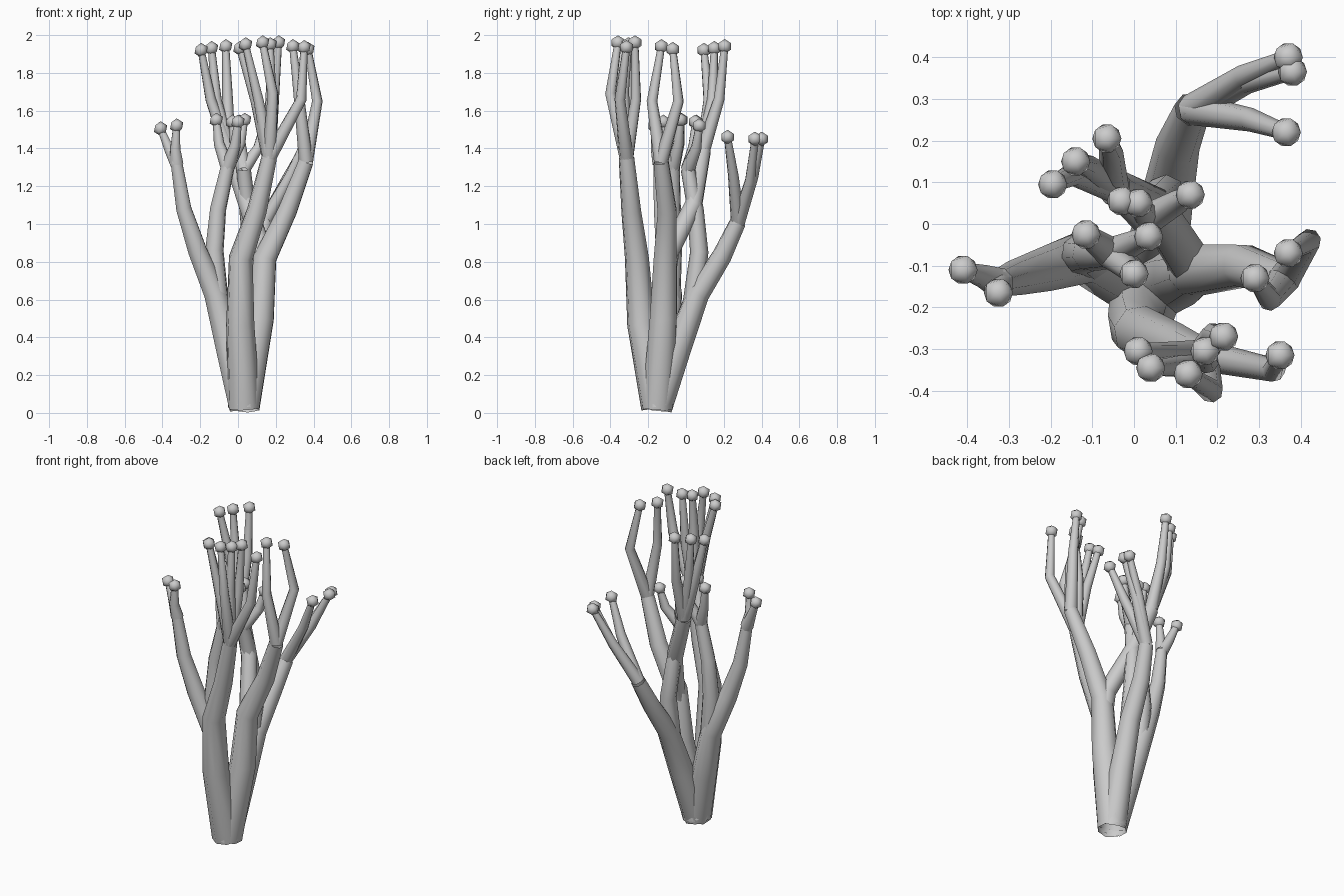
import bpy
import math
from mathutils import Vector

cube = bpy.data.objects.get("Cube")
if cube:
    bpy.data.objects.remove(cube, do_unlink=True)

# One plain grey for the whole coral
grey = bpy.data.materials.new("coral_grey")
grey.use_nodes = True
grey.diffuse_color = (.6, .6, .6, 1)
grey.node_tree.nodes["Principled BSDF"].inputs["Base Color"].default_value = grey.diffuse_color


def finish(obj, name):
    """Name, colour and smooth one mesh part."""
    obj.name = name
    obj.data.materials.clear()
    obj.data.materials.append(grey)
    bpy.ops.object.select_all(action='DESELECT')
    obj.select_set(True)
    bpy.context.view_layer.objects.active = obj
    bpy.ops.object.shade_smooth_by_angle(angle=math.radians(60))


def limb(name, points, start_radius, end_radius):
    """Sweep a tapering open eight-sided tube along a path and return its end."""
    curve = bpy.data.curves.new(name, 'CURVE')
    curve.dimensions = '3D'
    curve.bevel_depth = 1
    curve.bevel_resolution = 2
    spline = curve.splines.new('POLY')
    spline.points.add(len(points) - 1)
    for i, (target, point) in enumerate(zip(spline.points, points)):
        target.co = (*point, 1)
        blend = i / (len(points) - 1)
        target.radius = start_radius + (end_radius - start_radius) * blend
    obj = bpy.data.objects.new(name, curve)
    bpy.context.collection.objects.link(obj)
    bpy.ops.object.select_all(action='DESELECT')
    obj.select_set(True)
    bpy.context.view_layer.objects.active = obj
    bpy.ops.object.convert(target='MESH')
    finish(bpy.context.view_layer.objects.active, name)
    return points[-1]


def twig(name, start, tip, bend=None):
    """Thin shoot rooted in its branch, leaning out, then rising to a bud."""
    start, tip = Vector(start), Vector(tip)
    if bend is None:
        bend = start.lerp(tip, .75)
        bend.z = (start.z + tip.z) / 2
    limb(name + "_twig", [start, Vector(bend), tip], .038, .019)
    bpy.ops.mesh.primitive_ico_sphere_add(subdivisions=1, radius=.039, location=tip)
    finish(bpy.context.object, name + "_bud")


# Shared foot and the four points where the trunks divide
foot = (.032, -.152, .03)
node_front = (.015, -.26, .82)
node_left = (.143, -.11, .82)
node_back = (.08, .063, .63)
node_right = (-.12, -.08, .63)

# Each trunk runs on into its main branch
crown = limb("front_trunk", [foot, (.012, -.237, .47), node_front, (.1, -.29, 1.07), (.165, -.315, 1.35)], .088, .042)
left_fork = limb("left_trunk", [foot, (.118, -.12, .5), node_left, (.262, -.1, 1.07), (.36, -.132, 1.33)], .088, .042)
back_fork = limb("back_trunk", [foot, (.06, -.04, .35), node_back, (.105, .19, .83), (.14, .275, 1.01)], .082, .044)
right_fork = limb("right_trunk", [foot, (-.045, -.115, .33), node_right, (-.215, -.11, .86),
                                  (-.287, -.13, 1.08), (-.325, -.142, 1.32)], .084, .033)

# Second branches start inside the trunks
crossing_fork = limb("crossing_branch", [(.138, -.115, .7), (.13, -.085, .86), (.05, .04, 1.1),
                                         (-.05, .09, 1.39)], .058, .044)
upright_fork = limb("back_upright_branch", [(.073, .03, .54), (.075, .07, .85), (.05, .05, 1.08),
                                            (.03, .01, 1.29)], .054, .038)
middle_fork = limb("right_upright_branch", [(-.1, -.085, .55), (-.125, -.07, .86), (-.105, -.07, 1.08),
                                            (-.055, -.07, 1.3)], .056, .038)

# Front crown of six twigs
twig("front_inner", crown, (.01, -.305, 1.93), (.095, -.31, 1.65))
twig("front_outer", crown, (.04, -.345, 1.95), (.11, -.34, 1.65))
twig("front_middle", crown, (.17, -.305, 1.95), (.175, -.33, 1.7))
twig("front_rear", crown, (.215, -.27, 1.96), (.19, -.265, 1.66))
twig("front_lead", crown, (.13, -.36, 1.96), (.185, -.4, 1.69))
twig("front_side", crown, (.35, -.315, 1.935), (.335, -.35, 1.66))

# Left pair
twig("left_outer", left_fork, (.37, -.07, 1.925), (.42, -.04, 1.65))
twig("left_inner", left_fork, (.29, -.13, 1.94), (.325, -.18, 1.65))

# Crossing branch trio
twig("crossing_back", crossing_fork, (-.065, .205, 1.94), (-.055, .175, 1.66))
twig("crossing_middle", crossing_fork, (-.14, .15, 1.93), (-.115, .14, 1.66))
twig("crossing_side", crossing_fork, (-.195, .095, 1.92), (-.145, .12, 1.66))

# Back trio
twig("back_outer", back_fork, (.37, .4, 1.45), (.265, .355, 1.25))
twig("back_middle", back_fork, (.38, .365, 1.45), (.27, .34, 1.23))
twig("back_inner", back_fork, (.365, .22, 1.46), (.28, .25, 1.26))

# Low central twigs
twig("upright_side", upright_fork, (-.03, .055, 1.54))
twig("upright_middle", upright_fork, (.01, .05, 1.54))
twig("upright_left", upright_fork, (.135, .07, 1.52))
twig("middle_side", middle_fork, (-.115, -.025, 1.55))
twig("middle_back", middle_fork, (.035, -.03, 1.55))
twig("middle_front", middle_fork, (0, -.12, 1.54))

# Right pair
twig("right_outer", right_fork, (-.41, -.11, 1.505), (-.362, -.125, 1.39))
twig("right_inner", right_fork, (-.325, -.165, 1.52), (-.332, -.16, 1.4))
